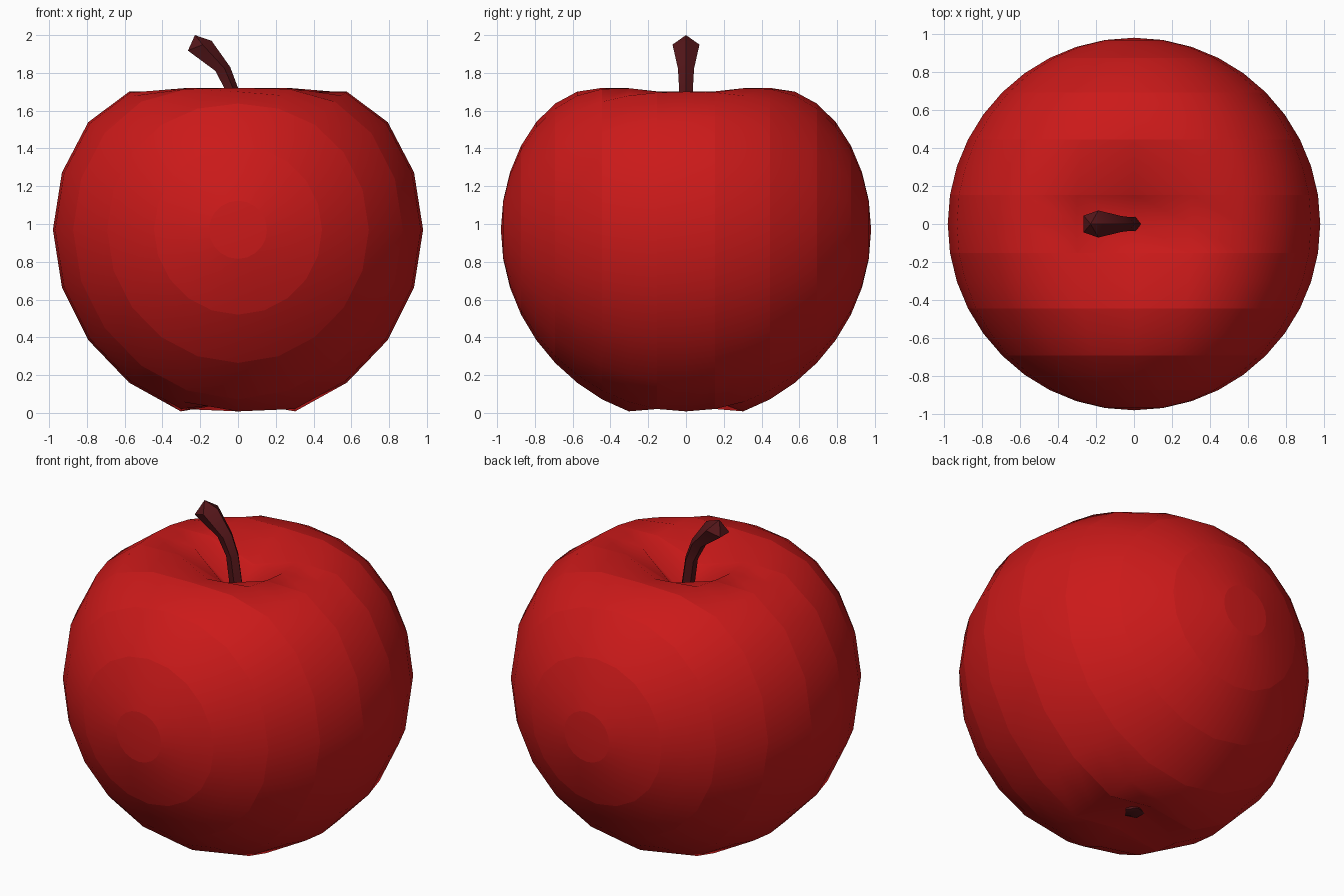
import bpy, bmesh, math
from mathutils import Vector, Matrix

if "Cube" in bpy.data.objects:
    bpy.data.objects.remove(bpy.data.objects["Cube"])

R, CZ = 0.98, 0.97


def material(name, color):
    m = bpy.data.materials.new(name)
    m.diffuse_color = (*color, 1)
    m.use_nodes = True
    m.node_tree.nodes["Principled BSDF"].inputs["Base Color"].default_value = m.diffuse_color
    return m


def finish(bm, name, mat):
    bmesh.ops.recalc_face_normals(bm, faces=bm.faces)
    for f in bm.faces:
        f.smooth = True
    me = bpy.data.meshes.new(name)
    bm.to_mesh(me)
    bm.free()
    me.materials.append(mat)
    ob = bpy.data.objects.new(name, me)
    bpy.context.collection.objects.link(ob)
    return ob


def lerp_table(table, r):
    for (r0, d0), (r1, d1) in zip(table, table[1:]):
        if r <= r1:
            return d0 + (d1 - d0) * (r - r0) / (r1 - r0)
    return table[-1][1]


red = material("apple_red", (0.6, 0.01, 0.01))
brown = material("stem_brown", (0.09, 0.008, 0.01))

# Fruit: sphere with poles along y, hollowed at top and bottom
bottom = [(0, .13), (.15, .06), (.3, -.03), (.45, -.025), (.6, -.016), (.8, -.008), (1, 0)]
bm = bmesh.new()
bmesh.ops.create_uvsphere(bm, u_segments=20, v_segments=20, radius=R,
                          matrix=Matrix.Rotation(math.pi / 2, 4, 'X'))
ring = {v: round(math.degrees(math.asin(max(-1, min(1, v.co.y / R)))) / 9) for v in bm.verts}
for e in bm.edges:
    a, b = (ring[v] for v in e.verts)
    if a == b and a % 2:
        e.smooth = False
for v in bm.verts:
    r = math.hypot(v.co.x, v.co.y)
    if v.co.z > 0.01:
        v.co.z -= 0.48 * max(0, 1 - r / 0.9) ** 2
    elif v.co.z < -0.01:
        v.co.z += lerp_table(bottom, r)
    v.co.z += CZ
finish(bm, "apple_body", red)


# Five-sided tubes with pointed ends, bent in the xz plane
def tube(name, sections, tip, tail):
    bm = bmesh.new()
    rings = []
    for x, z, rad, tilt in sections:
        u = Vector((math.cos(tilt), 0, math.sin(tilt)))
        rings.append([bm.verts.new(Vector((x, 0, z)) + rad * (
            u * math.cos(math.tau * i / 5) + Vector((0, math.sin(math.tau * i / 5), 0))))
            for i in range(5)])
    for a, b in zip(rings, rings[1:]):
        for i in range(5):
            j = (i + 1) % 5
            bm.faces.new((a[i], a[j], b[j], b[i]))
    for loop, point in ((rings[0], tail), (rings[-1], tip)):
        apex = bm.verts.new(point)
        for i in range(5):
            bm.faces.new((loop[i], loop[(i + 1) % 5], apex))
    ob = finish(bm, name, brown)
    bpy.context.view_layer.objects.active = ob
    ob.select_set(True)
    bpy.ops.object.shade_smooth_by_angle(angle=math.radians(40))
    ob.select_set(False)


# Stem
tube("stem", [(0, 1.47, .04, 0), (-.035, 1.71, .038, .1),
              (-.085, 1.82, .045, .25), (-.209, 1.941, .075, .39)],
     (-.228, 0, 2.0), (0, 0, 1.44))

# Dried blossom end under the fruit
tube("blossom_end", [(0, .09, .06, 0), (0, .18, .04, 0)], (0, 0, .2), (0, 0, .07))
